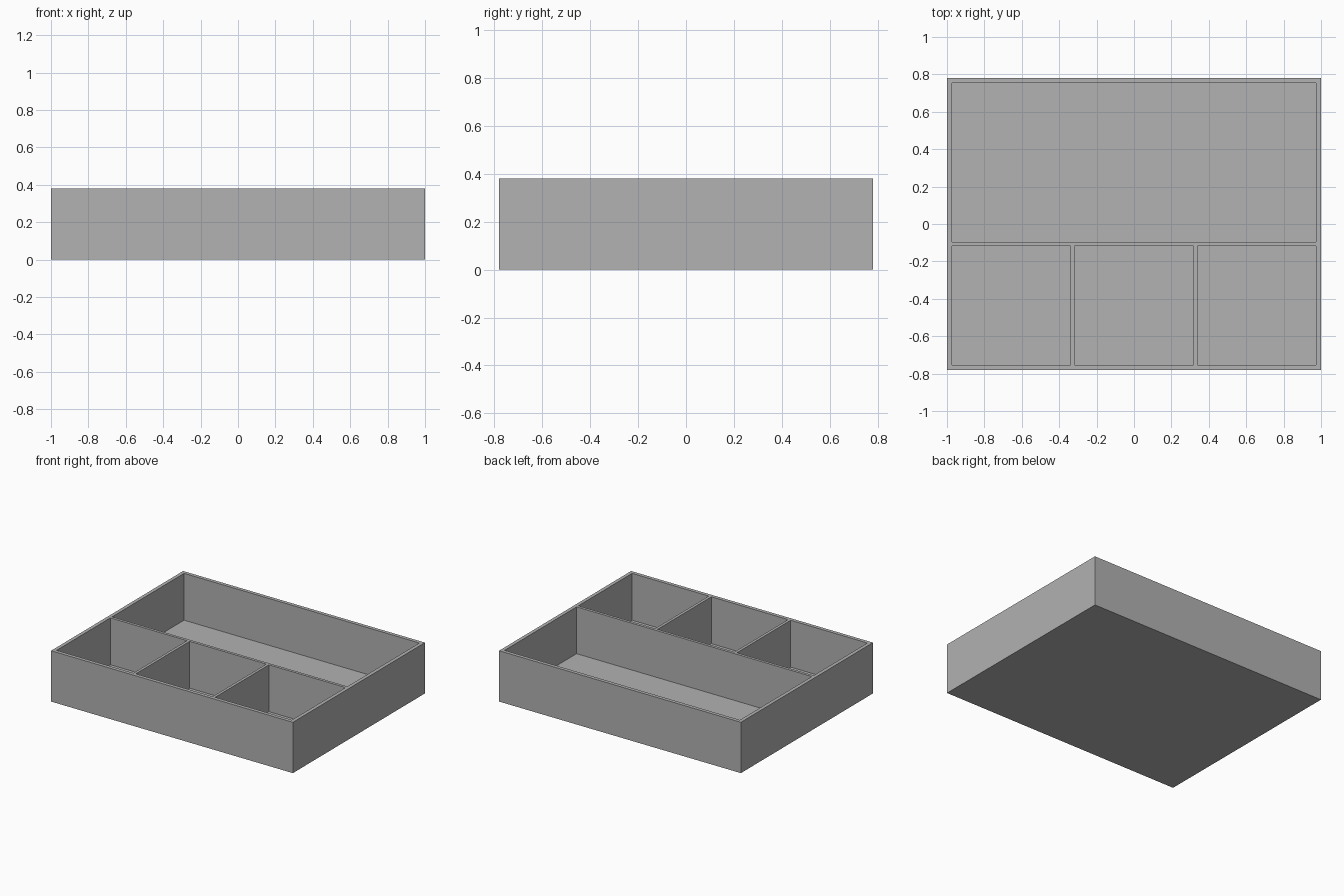
import bpy

# Remove the default cube
cube = bpy.data.objects.get("Cube")
if cube:
    bpy.data.objects.remove(cube, do_unlink=True)

HALF_X, HALF_Y, HEIGHT = 1.0, 0.78, 0.38
WALL, FLOOR, DIVIDER = 0.027, 0.03, 0.021

# Plain grey material
grey = bpy.data.materials.new("tray_grey")
grey.use_nodes = True
colour = (0.445, 0.445, 0.445, 1)
grey.diffuse_color = colour
grey.node_tree.nodes["Principled BSDF"].inputs["Base Color"].default_value = colour


def box(name, low, high):
    """Axis-aligned box between two corners."""
    bpy.ops.mesh.primitive_cube_add(size=1)
    ob = bpy.context.object
    ob.name = name
    ob.location = [(a + b) / 2 for a, b in zip(low, high)]
    ob.scale = [b - a for a, b in zip(low, high)]
    bpy.ops.object.transform_apply(location=True, rotation=False, scale=True)
    return ob


# Solid block for the tray
tray = box("compartment_tray", (-HALF_X, -HALF_Y, 0), (HALF_X, HALF_Y, HEIGHT))
tray.data.materials.append(grey)

# Three square pockets along the front, one wide pocket behind
inner_x, inner_y = HALF_X - WALL, HALF_Y - WALL
cell = (2 * inner_x - 2 * DIVIDER) / 3
split = -inner_y + cell
top = HEIGHT + FLOOR
pockets = [box("rear_pocket", (-inner_x, split + DIVIDER, FLOOR), (inner_x, inner_y, top))]
for i in range(3):
    x = -inner_x + i * (cell + DIVIDER)
    pockets.append(box(f"front_pocket_{i}", (x, -inner_y, FLOOR), (x + cell, split, top)))

# Cut the pockets out of the block, then drop the cutters
for pocket in pockets:
    pocket.hide_render = True
    cut = tray.modifiers.new(pocket.name, "BOOLEAN")
    cut.operation = "DIFFERENCE"
    cut.solver = "EXACT"
    cut.object = pocket
    bpy.context.view_layer.objects.active = tray
    bpy.ops.object.modifier_apply(modifier=cut.name)
    bpy.data.objects.remove(pocket, do_unlink=True)
